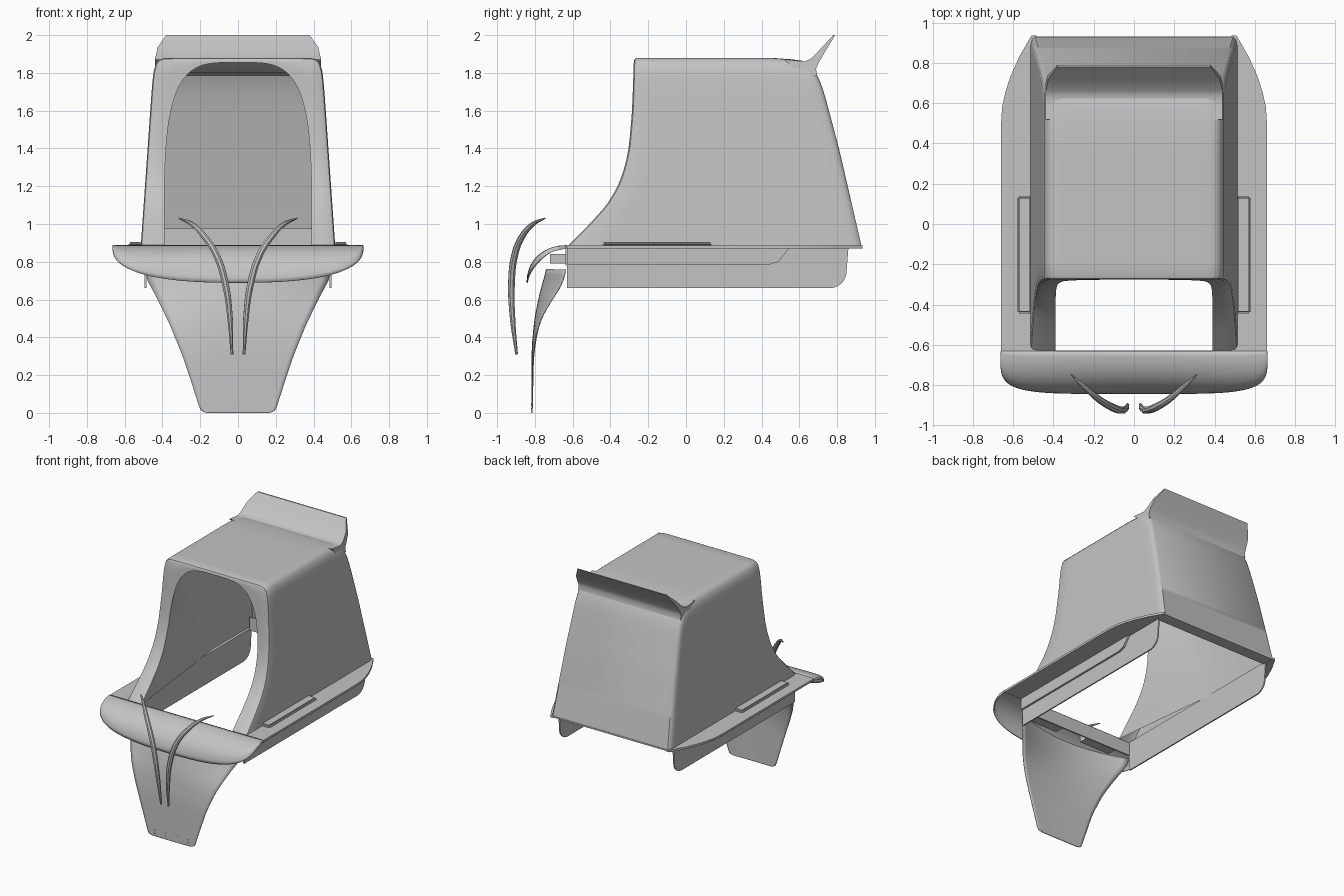
import bpy, bmesh, math
from mathutils import Vector

cube = bpy.data.objects.get("Cube")
if cube:
    bpy.data.objects.remove(cube, do_unlink=True)

grey = bpy.data.materials.new("plain grey")
grey.use_nodes = True
GREY = (0.55, 0.55, 0.55, 1)
grey.diffuse_color = GREY
grey.node_tree.nodes["Principled BSDF"].inputs["Base Color"].default_value = GREY


def finish(name, bm, thick=0, offset=0):
    bmesh.ops.recalc_face_normals(bm, faces=bm.faces)
    me = bpy.data.meshes.new(name)
    bm.to_mesh(me)
    bm.free()
    me.materials.append(grey)
    ob = bpy.data.objects.new(name, me)
    bpy.context.collection.objects.link(ob)
    if thick:
        mod = ob.modifiers.new("Thickness", "SOLIDIFY")
        mod.thickness, mod.offset = thick, offset
    smooth(ob)
    return ob


def smooth(ob):
    bpy.ops.object.select_all(action="DESELECT")
    ob.select_set(True)
    bpy.context.view_layer.objects.active = ob
    bpy.ops.object.shade_smooth_by_angle(angle=math.radians(35))


def table(points, t):
    """Linear lookup in (key, value) pairs."""
    if t <= points[0][0]:
        return points[0][1]
    for (a, p), (b, q) in zip(points, points[1:]):
        if t <= b:
            return p + (q - p) * (t - a) / (b - a)
    return points[-1][1]


def soft(points, t, r=0.04):
    """Lookup averaged over a small window for a rounded curve."""
    return sum(table(points, t + r * k) for k in (-1, -0.5, 0, 0.5, 1)) / 5


def loft(bm, rows):
    grid = [[bm.verts.new(p) for p in row] for row in rows]
    for a, b in zip(grid, grid[1:]):
        for i in range(len(a) - 1):
            bm.faces.new((a[i], a[i + 1], b[i + 1], b[i]))
    return grid


def prism(name, outline, axis, lo, hi, bevel=0.0):
    """Extrude a 2D outline along axis from lo to hi."""
    def place(p, d):
        v = list(p)
        v.insert(axis, d)
        return v
    bm = bmesh.new()
    a = [bm.verts.new(place(p, lo)) for p in outline]
    b = [bm.verts.new(place(p, hi)) for p in outline]
    bm.faces.new(a)
    bm.faces.new(b[::-1])
    for i in range(len(a)):
        j = (i + 1) % len(a)
        bm.faces.new((a[i], b[i], b[j], a[j]))
    if bevel:
        bmesh.ops.bevel(bm, geom=bm.edges[:], offset=bevel, segments=3, affect="EDGES")
    return finish(name, bm)


def box(name, x, y, z, bevel=0.0):
    return prism(name, [(x[0], y[0]), (x[1], y[0]), (x[1], y[1]), (x[0], y[1])], 2, *z, bevel)


# Canopy: arched rows swept between a curved front edge and a sloping back
BASE = 0.88
FRONT = [(0.84, -0.67), (0.88, -0.63), (1.0, -0.51), (1.1, -0.42), (1.2, -0.36),
         (1.3, -0.325), (1.4, -0.303), (1.6, -0.285), (1.9, -0.275)]
BACK = [(0.84, 0.94), (0.88, 0.93), (1.4, 0.81), (1.7, 0.73), (1.78, 0.70), (1.88, 0.64)]
STEPS = 96


def arch(n, wide, narrow, height, s_low, s_high=None):
    s_high = s_low if s_high is None else s_high
    row = []
    for i in range(STEPS + 1):
        t = math.pi * i / STEPS
        c, s = math.cos(t), abs(math.sin(t))
        r = (abs(c) ** n + s ** n) ** (-1 / n)
        u, v = r * c, r * s
        f = s_low + (s_high - s_low) * min(v, 1)
        drop = 1 - 0.022 * max(0, (f - 0.75) / 0.25) ** 2
        z = BASE + height * v * drop
        y0, y1 = soft(FRONT, z, 0.03), soft(BACK, z, 0.02)
        row.append(Vector((u * (wide + (narrow - wide) * v), y0 + (y1 - y0) * f, z)))
    return row


def blend(a, b, k):
    return [p.lerp(q, k) for p, q in zip(a, b)]


def wall(inset, s_low, s_high=None):
    return arch(24, 0.515 - inset, 0.445 - inset, 1 - inset, s_low, s_high)


opening = arch(3.9, 0.39, 0.39, 0.975, 0)
lining = wall(0.008, 0.67, 0.13)
rim = wall(0.016, 0)
rows = [wall(0.012, 0.985), wall(0.008, 0.8), lining]
rows += [blend(lining, opening, k) for k in (0.25, 0.5, 0.75)]
rows += [opening, blend(opening, rim, 0.5), rim, wall(0.005, 0.006), wall(0, 0.02)]
rows += [wall(0, k / 10) for k in range(1, 10)]
rows += [wall(0, 0.96), wall(0.003, 0.98), wall(0.01, 0.993), wall(0.022, 1)]
bm = bmesh.new()
grid = loft(bm, rows)
for end in (grid[0], grid[-1]):
    for i in range(STEPS // 2):
        ring = [end[i], end[i + 1], end[STEPS - i - 1], end[STEPS - i]]
        bm.faces.new(list(dict.fromkeys(ring)))
finish("canopy", bm)

# Rear spoiler: tapered lip with rounded top corners
lip = [(0.52, 1.872), (0.59, 1.864), (0.63, 1.861), (0.665, 1.878), (0.72, 1.935), (0.78, 2.0),
       (0.79, 2.0), (0.735, 1.91), (0.70, 1.85), (0.688, 1.82), (0.695, 1.785), (0.6, 1.8)]
bm = bmesh.new()
SPOILER_HALF = [(1.78, 0.44), (1.87, 0.44), (1.96, 0.42), (1.98, 0.41), (2.0, 0.38)]
rows = []
for k in (-1, -0.9, 0, 0.9, 1):
    rows.append([(k * table(SPOILER_HALF, z), y, z) for y, z in lip + lip[:1]])
grid = loft(bm, rows)
bm.faces.new(grid[0][:-1])
bm.faces.new(grid[-1][:-1])
bmesh.ops.remove_doubles(bm, verts=bm.verts[:], dist=0.0005)
finish("spoiler", bm)

# Side ledges, skirts and rails, mirrored left and right
ledge = [(0.485, -0.63), (0.66, -0.63), (0.66, 0.5), (0.655, 0.58), (0.64, 0.65),
         (0.615, 0.73), (0.57, 0.83), (0.51, 0.935), (0.485, 0.935)]
corner = [(0.76 + 0.09 * math.sin(t), 0.75 - 0.09 * math.cos(t))
          for t in [math.pi * k / 16 for k in range(9)]]
skirt = [(-0.63, 0.875), (-0.63, 0.66)] + corner + [(0.86, 0.875)]
step = [(-0.63, 0.875), (-0.63, 0.785), (0.44, 0.785), (0.49, 0.80), (0.54, 0.865), (0.55, 0.875)]
for side, m in (("left", 1), ("right", -1)):
    prism(side + "_ledge", [(m * x, y) for x, y in ledge], 2, 0.87, 0.886)
    prism(side + "_skirt", skirt, 0, m * 0.485, m * 0.495)
    prism(side + "_skirt_step", step, 0, m * 0.495, m * 0.51)
    box(side + "_rail", (m * 0.505, m * 0.582), (-0.445, 0.14), (0.88, 0.906), 0.011)

# Rear ledge and inner strip with bolts
box("rear_ledge", (-0.5, 0.5), (0.84, 0.932), (0.872, 0.884))
box("rear_strip", (-0.49, 0.49), (0.84, 0.848), (0.875, 0.975))


def bolt(name, x, y, z, r):
    pts = [(x + r * math.cos(k * math.pi / 4), z + r * math.sin(k * math.pi / 4)) for k in range(8)]
    prism(name, pts, 1, y, y + 0.006)


for x in (-0.35, -0.07, 0.07, 0.35):
    bolt("strip_bolt", x, 0.835, 0.937, 0.009)

# Front fairing: quarter-round nose fading out towards the sides
bm = bmesh.new()
rows = []
for i in range(65):
    u = -math.cos(math.pi * i / 64)
    depth = 0.21 * max(0, 1 - abs(u) ** 5) ** 0.2
    fall = 0.012 + 0.183 * max(0, 1 - abs(u) ** 2.5) ** 0.4
    rows.append([(0.66 * u, -0.63 - depth * math.sin(t), 0.884 - fall * (1 - math.cos(t)))
                 for t in [math.pi * k / 24 for k in range(13)]])
loft(bm, rows)
finish("front_fairing", bm, 0.008)

# Bar and boxes under the fairing
box("front_bar", (-0.49, 0.49), (-0.638, -0.628), (0.78, 0.88))
for x in (-0.24, 0.24):
    box("fairing_box", (x - 0.13, x + 0.13), (-0.72, -0.638), (0.79, 0.84))

# Apron: bowed sheet narrowing to a rounded foot
HALF = [(0, 0.165), (0.006, 0.185), (0.015, 0.198), (0.04, 0.208), (0.15, 0.243), (0.3, 0.293),
        (0.46, 0.358), (0.6, 0.425), (0.7, 0.478), (0.76, 0.49)]
MIDDLE = [(0, -0.816), (0.35, -0.814), (0.5, -0.80), (0.6, -0.78), (0.69, -0.757), (0.76, -0.735)]
EDGE = [(0, -0.815), (0.3, -0.808), (0.42, -0.79), (0.5, -0.768), (0.6, -0.71), (0.68, -0.655), (0.76, -0.635)]
bm = bmesh.new()
rows = []
for z in [0, 0.006, 0.015, 0.04] + [0.04 + 0.03 * k for k in range(1, 25)]:
    mid, edge, half = soft(MIDDLE, z), soft(EDGE, z), table(HALF, z)
    rows.append([(half * k / 12, mid + (edge - mid) * (k / 12) ** 2, z) for k in range(-12, 13)])
loft(bm, rows)
finish("apron", bm, 0.006)
for x in (-0.145, -0.05, 0.05, 0.145):
    for z in (0.022, 0.045):
        bolt("apron_bolt", x, -0.821, z, 0.005)

# Curved blades in front of the nose
PATH = [(0.032, -0.897, 0.31), (0.042, -0.918, 0.5), (0.066, -0.924, 0.68), (0.112, -0.908, 0.83),
        (0.175, -0.87, 0.93), (0.245, -0.81, 1.0), (0.312, -0.747, 1.03)]
for side, m in (("left", 1), ("right", -1)):
    cu = bpy.data.curves.new(side + "_blade", "CURVE")
    cu.dimensions = "3D"
    cu.bevel_depth, cu.bevel_resolution, cu.use_fill_caps = 0.019, 2, True
    sp = cu.splines.new("BEZIER")
    sp.bezier_points.add(len(PATH) - 1)
    for p, q, r in zip(sp.bezier_points, PATH, (0.4, 0.8, 1, 1, 0.9, 0.65, 0.2)):
        p.co, p.radius = (m * q[0], q[1], q[2]), r
        p.handle_left_type = p.handle_right_type = "AUTO"
    cu.materials.append(grey)
    ob = bpy.data.objects.new(side + "_blade", cu)
    bpy.context.collection.objects.link(ob)
    bpy.ops.object.select_all(action="DESELECT")
    ob.select_set(True)
    bpy.context.view_layer.objects.active = ob
    bpy.ops.object.convert(target="MESH")
    smooth(bpy.context.object)
